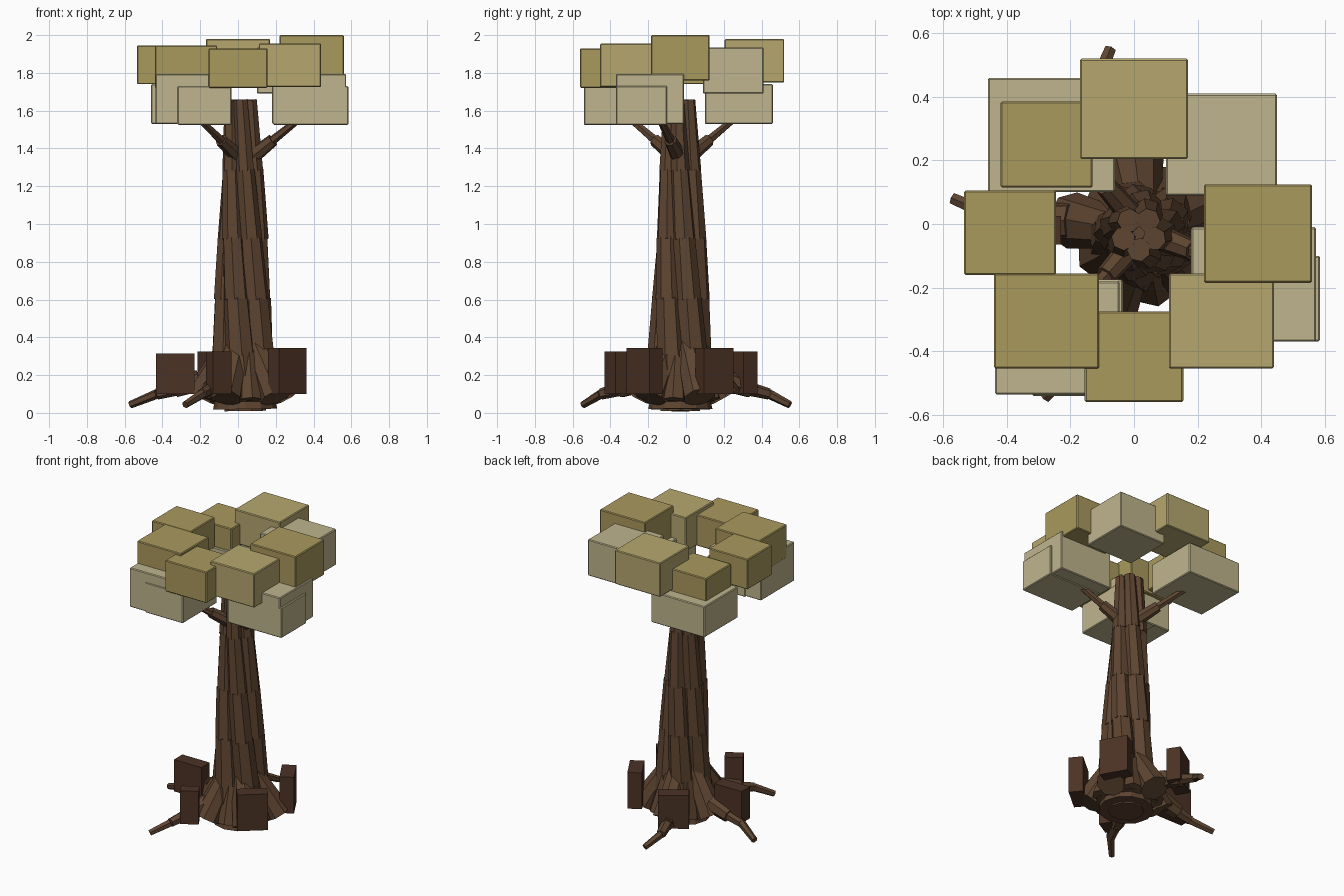
import bpy, math
from mathutils import Vector

def material(name, col):
    m = bpy.data.materials.new(name)
    m.diffuse_color = (*col, 1)
    return m

BARK = material("bark", (0.11, 0.058, 0.03))
DARK_BARK = material("dark_bark", (0.07, 0.032, 0.018))
LEAF = material("leaf", (0.40, 0.32, 0.11))
LEAF_MID = material("leaf_mid", (0.47, 0.39, 0.16))
LEAF_PALE = material("leaf_pale", (0.52, 0.46, 0.27))

def log(name, a, b, r1, r2, sides=7, mat=BARK):
    """Tapered faceted log from point a to point b."""
    a, b = Vector(a), Vector(b)
    d = b - a
    bpy.ops.mesh.primitive_cone_add(vertices=sides, radius1=r1, radius2=r2, depth=d.length,
                                    location=(a + b) / 2, rotation=d.to_track_quat('Z', 'Y').to_euler())
    o = bpy.context.object
    o.name = name
    o.data.materials.append(mat)
    return o

def block(name, center, size, mat, rot=0.0, bevel=0.0):
    bpy.ops.mesh.primitive_cube_add(size=1, location=center, rotation=(0, 0, math.radians(rot)))
    o = bpy.context.object
    o.name = name
    o.scale = size
    bpy.ops.object.transform_apply(location=False, rotation=False, scale=True)
    o.data.materials.append(mat)
    if bevel:
        m = o.modifiers.new("edge", 'BEVEL')
        m.width, m.segments = bevel, 1
    return o

def box(name, x0, x1, y0, y1, z0, z1, mat):
    return block(name, ((x0 + x1) / 2, (y0 + y1) / 2, (z0 + z1) / 2),
                 (x1 - x0, y1 - y0, z1 - z0), mat, bevel=0.005)

def polar(r, deg, z):
    t = math.radians(deg)
    cx = 0.038 - 0.014 * z          # trunk axis leans slightly
    return (cx + r * math.cos(t), -0.03 + r * math.sin(t), z)

# Trunk: core plus five twisting strands built from stacked logs
levels = [(0.06, 0.195), (0.30, 0.174), (0.60, 0.156), (0.92, 0.137), (1.28, 0.113), (1.65, 0.088)]
log("trunk_core", polar(0, 0, 0.01), polar(0, 0, 1.60), 0.11, 0.03, 10)
log("trunk_foot", polar(0, 0, 0.02), polar(0, 0, 0.25), 0.17, 0.12, 12)
for i in range(5):
    for (z0, R0), (z1, R1) in zip(levels, levels[1:]):
        base = -90 + 72 * i
        a0, a1 = base + 45 * (1.65 - z0), base + 45 * (1.65 - z1)
        log("trunk_strand", polar(R0 * 0.57, a0, z0), polar(R1 * 0.58, a1, z1 + 0.008),
            R0 * 0.45, R1 * 0.43, 7)

# Thick root flares: five long ones, with shorter ones between
for deg in (26, 98, 170, 243, 315):
    log("root_flare", polar(0.07, deg, 0.37), polar(0.235, deg, 0.085), 0.06, 0.09, 8)
for deg in (62, 134, 206, 279, 350):
    log("root_filler", polar(0.10, deg, 0.32), polar(0.17, deg, 0.065), 0.05, 0.065, 7)

# Three long thin roots with slightly bent tips
for tip, bend in (((-0.57, 0.08, 0.043), (-0.43, 0.02)), ((-0.075, 0.55, 0.043), (-0.12, 0.44)),
                  ((-0.28, -0.545, 0.043), (-0.19, -0.45))):
    t = Vector(tip)
    p1 = Vector((bend[0] * 0.78, bend[1] * 0.78, 0.125))
    p0, p2 = Vector((p1.x * 0.6, p1.y * 0.6, 0.17)), Vector((*bend, 0.10))
    log("root_base", p0, p1, 0.06, 0.048, 7)
    log("root_middle", p1, p2, 0.036, 0.03, 6)
    log("root_tip", p2, t, 0.026, 0.02, 6)

# Blocky growths around the roots
growths = [((0.26, -0.22, 0.222), (0.09, 0.19, 0.245), -50),
           ((0.27, 0.15, 0.222), (0.09, 0.18, 0.245), 30),
           ((-0.11, 0.29, 0.212), (0.09, 0.19, 0.225), 123),
           ((-0.332, -0.02, 0.208), (0.205, 0.09, 0.215), 0),
           ((-0.102, -0.37, 0.212), (0.115, 0.075, 0.225), 30)]
for c, s, r in growths:
    block("root_block", c, s, DARK_BARK, r)

# Branches reaching into the three lower leaf clusters
for end in ((-0.21, 0.26, 1.56), (0.33, -0.14, 1.56), (-0.21, -0.30, 1.56)):
    e = Vector(end)
    s = Vector((0.03, -0.02, 1.36)) + Vector((e.x, e.y, 0)) * 0.15
    m = s.lerp(e, 0.42)
    log("branch_base", s, m, 0.042, 0.034, 7)
    log("branch_tip", m, e, 0.024, 0.018, 6)

# Lower pale leaf clusters
for b in ((-0.46, -0.06, 0.10, 0.46, 1.53, 1.74),
          (0.18, 0.573, -0.37, -0.01, 1.53, 1.795), (0.185, 0.585, -0.37, -0.10, 1.525, 1.73),
          (-0.437, -0.045, -0.537, -0.18, 1.53, 1.795), (-0.32, -0.035, -0.541, -0.175, 1.525, 1.73)):
    box("lower_leaves", *b, LEAF_PALE)

# Upper ring of leaf blocks
ring = [(-0.17, 0.17, 0.205, 0.52, 1.75, 1.98, LEAF_MID),
        (0.22, 0.56, -0.185, 0.125, 1.76, 2.00, LEAF),
        (0.11, 0.44, -0.455, -0.155, 1.725, 1.955, LEAF_MID),
        (-0.155, 0.155, -0.56, -0.275, 1.72, 1.93, LEAF),
        (-0.44, -0.11, -0.455, -0.155, 1.72, 1.945, LEAF),
        (-0.535, -0.245, -0.16, 0.105, 1.74, 1.945, LEAF),
        (-0.42, -0.13, 0.115, 0.385, 1.71, 1.89, LEAF),
        (0.10, 0.45, 0.09, 0.41, 1.69, 1.935, LEAF_PALE)]
for b in ring:
    box("upper_leaves", *b)
